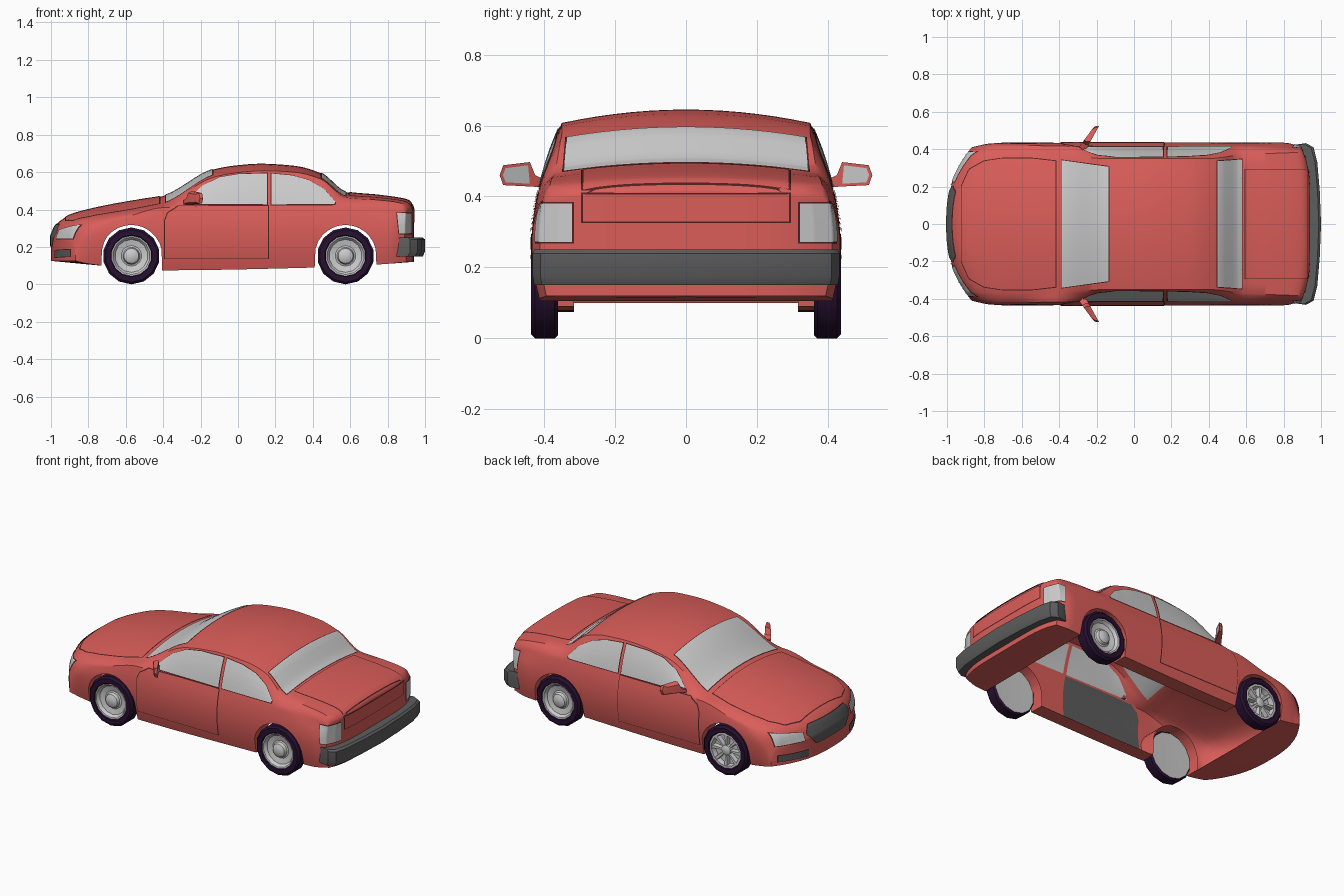
import bpy, bmesh, math
from mathutils import Vector
from mathutils.bvhtree import BVHTree

if "Cube" in bpy.data.objects:
    bpy.data.objects.remove(bpy.data.objects["Cube"])


def material(name, rgb):
    m = bpy.data.materials.new(name)
    m.diffuse_color = (*rgb, 1)
    m.use_nodes = True
    m.node_tree.nodes["Principled BSDF"].inputs["Base Color"].default_value = m.diffuse_color
    return m


RED = material("red_paint", (0.7, 0.11, 0.1))
DARK = material("dark_trim", (0.11, 0.11, 0.11))
SEAM = material("seam", (0.08, 0.015, 0.015))
RUBBER = material("tyre_rubber", (0.02, 0.005, 0.03))


def finish(name, bm, mat=None, recalc=True):
    if recalc:
        bmesh.ops.recalc_face_normals(bm, faces=bm.faces)
    me = bpy.data.meshes.new(name)
    bm.to_mesh(me)
    ob = bpy.data.objects.new(name, me)
    bpy.context.collection.objects.link(ob)
    if mat:
        me.materials.append(mat)
    return ob


def grid(bm, rows, close=False):
    vs = [[bm.verts.new(p) for p in r] for r in rows]
    n = len(rows[0])
    for a, b in zip(vs, vs[1:]):
        for j in range(n if close else n - 1):
            k = (j + 1) % n
            bm.faces.new((a[j], a[k], b[k], b[j]))
    return vs


def curve(*p):
    """Smooth monotone interpolation through (x, value) points."""
    d = [(b[1] - a[1]) / (b[0] - a[0]) for a, b in zip(p, p[1:])]
    m = [d[0]] + [2 * a * b / (a + b) if a * b > 0 else 0 for a, b in zip(d, d[1:])] + [d[-1]]

    def f(x):
        x = min(max(x, p[0][0]), p[-1][0])
        i = next(i for i in range(len(d)) if x <= p[i + 1][0])
        h = p[i + 1][0] - p[i][0]
        t = (x - p[i][0]) / h
        return (p[i][1] * (2*t**3 - 3*t*t + 1) + h * m[i] * (t**3 - 2*t*t + t)
                + p[i + 1][1] * (3*t*t - 2*t**3) + h * m[i + 1] * (t**3 - t*t))
    return f


# Body lines along the length
top = curve((-1, .26), (-.975, .315), (-.94, .348), (-.88, .376), (-.7, .42), (-.5, .455), (-.4, .472),
            (-.13, .614), (0, .637), (.12, .645), (.3, .634), (.44, .595), (.58, .492), (.75, .475),
            (.9, .452), (.93, .435), (.94, .415))
crown = curve((-1, .03), (-.6, .05), (-.4, .045), (0, .04), (.5, .03), (.94, .02))
edge_y = curve((-1, .36), (-.6, .372), (-.4, .36), (-.1, .35), (.4, .35), (.58, .37), (.94, .385))
belt_z = curve((-1, .2), (-.9, .29), (-.6, .36), (-.4, .41), (0, .42), (.5, .42), (.94, .37))
belt_y = curve((-1, .40), (-.7, .42), (0, .412), (.6, .415), (.94, .405))
width = curve((-1, .41), (-.75, .432), (0, .435), (.8, .435), (.94, .412))
sill = curve((-1, .125), (-.73, .10), (-.4, .075), (.42, .09), (.73, .105), (.94, .12))
AXLES, ARCH, WR = (-.57, .575), .165, .152


def bend(x, y, z):
    """Round the nose and tail in plan."""
    if x < -.7:
        x += ((-.7 - x) / .3) ** 1.5 * .14 * (abs(y) / .42) ** 2.5
    if x > .8:
        x -= ((x - .8) / .14) ** 1.5 * .055 * (abs(y) / .42) ** 5
    return (x, y, z)


def section(x):
    zb, zs, w = sill(x), belt_z(x), width(x)
    for c in AXLES:
        if abs(x - c) <= ARCH:
            zb = max(zb, WR + math.sqrt(max(0, ARCH ** 2 - (x - c) ** 2)))
    zm, ye, ze, ys = min(.27, zs - .05), edge_y(x), top(x) - crown(x), belt_y(x)
    pts = [(0 if x < -.735 or x > .74 else .315, zb)]
    for i in range(9):
        z = zb + (zs - zb) * i / 8
        y = w - (w - ys) * ((z - zm) / (zs - zm)) ** 2 if z > zm else w - .03 * ((zm - z) / .19) ** 2
        pts.append((y, z))
    for i in range(1, 6):
        t = i / 5
        pts.append((ys + (ye - ys) * t + .006 * math.sin(math.pi * t), zs + (ze - zs) * t))
    for i in range(1, 8):
        t = i / 7
        pts.append((ye * (1 - t), ze + crown(x) * (1 - (1 - t) ** 2)))
    return pts


# Body shell, open underneath between the axles
xs = {-1 + 1.94 * i / 80 for i in range(81)} | {-.995, -.985, -.965, .935}
for c in AXLES:
    xs |= {c + ARCH * math.cos(math.pi * k / 14) for k in range(15)} | {c - ARCH - .001, c + ARCH + .001}
xs = sorted(xs)
stations = ([(-1, k / 8) for k in range(8)] + [(x, 1) for x in xs] + [(.94, k / 8) for k in range(7, -1, -1)])
bm = bmesh.new()
for s in (1, -1):
    grid(bm, [[bend(x, s * k * y, z) for y, z in section(x)] for x, k in stations])
bmesh.ops.remove_doubles(bm, verts=bm.verts, dist=.0004)
bmesh.ops.recalc_face_normals(bm, faces=bm.faces)
tree = BVHTree.FromBMesh(bm)
finish("body_shell", bm, RED)

# Panels projected on the shell: view -> (ray start from 2D point, ray direction)
VIEWS = {"side": (lambda u, v: (u, 2, v), (0, -1, 0)),
         "top": (lambda u, v: (u, v, 2), (0, 0, -1)),
         "front": (lambda u, v: (-2, u, v), (1, 0, 0)),
         "rear": (lambda u, v: (2, u, v), (-1, 0, 0))}


def sample(line, t):
    f = t * (len(line) - 1)
    i = min(int(f), len(line) - 2)
    return Vector(line[i]).lerp(Vector(line[i + 1]), f - i)


def patch(name, view, low, high, off, mat, grow=0, sides=(1,), n=28, rows=14):
    start, ray = VIEWS[view]
    ray = Vector(ray)
    flat = [[sample(low, i / n).lerp(sample(high, i / n), j / rows) for i in range(n + 1)]
            for j in range(rows + 1)]
    every = [p for r in flat for p in r]
    lo = [min(p[k] for p in every) for k in (0, 1)]
    hi = [max(p[k] for p in every) for k in (0, 1)]

    def place(p):
        q = Vector([p[k] + grow * (2 * p[k] - lo[k] - hi[k]) / (hi[k] - lo[k]) for k in (0, 1)])
        o = Vector(start(*q))
        hit, nor = tree.ray_cast(o, ray)[:2]
        if hit is None:
            hit, nor = tree.find_nearest(o + ray * 1.3)[:2]
        return hit + (nor if nor.dot(ray) < 0 else -nor) * off
    pts = [[place(p) for p in r] for r in flat]
    for s in sides:
        bm = bmesh.new()
        grid(bm, [[(p.x, s * p.y, p.z) for p in r] for r in pts])
        out = Vector((-ray.x, -ray.y * s, -ray.z)) * (1 if off > 0 else -1)
        if sum(f.normal.dot(out) * f.calc_area() for f in bm.faces if not f.normal_update()) < 0:
            bmesh.ops.reverse_faces(bm, faces=bm.faces)
        finish(name, bm, mat, recalc=False)


def panel(name, view, low, high, mat=None, sides=(1,), inner=False):
    patch(name + "_seam", view, low, high, .002, SEAM, .005, sides)
    patch(name, view, low, high, .0045, mat, 0, sides)
    if inner:
        patch(name + "_lining", view, low, high, -.004, DARK if mat else None, 0, sides)


BOTH = (1, -1)
panel("front_door", "side", [(-.39, .14), (.16, .14)],
      [(-.39, .34), (-.375, .38), (-.32, .415), (-.1, .418), (.16, .418)], RED, BOTH, True)
panel("front_side_window", "side", [(-.29, .428), (.155, .427)],
      [(-.28, .44), (-.19, .525), (-.1, .57), (0, .587), (.155, .592)], None, BOTH, True)
panel("rear_side_window", "side", [(.178, .427), (.515, .427)],
      [(.178, .591), (.29, .58), (.38, .555), (.46, .508), (.52, .44)], None, BOTH, True)
panel("windscreen", "top", [(-.385, -.34), (-.135, -.305)], [(-.385, .34), (-.135, .305)], None, inner=True)
panel("rear_window", "top", [(.445, -.335), (.575, -.345)], [(.445, .335), (.575, .345)], None, inner=True)
panel("bonnet", "top", [(-.92, -.2), (-.88, -.29), (-.8, -.335), (-.7, -.35), (-.55, -.35), (-.42, -.335)],
      [(-.92, .2), (-.88, .29), (-.8, .335), (-.7, .35), (-.55, .35), (-.42, .335)], RED)
panel("boot_lid", "top", [(.595, -.29), (.925, -.29)], [(.595, .29), (.925, .29)], RED)
panel("boot_lid_rear", "rear", [(-.29, .33), (.29, .33)], [(-.29, .405), (.29, .405)], RED)
panel("tail_light", "rear", [(.32, .272), (.40, .272)], [(.32, .38), (.40, .38)], None, BOTH)
panel("tail_light_side", "side", [(.86, .272), (.9, .272)], [(.85, .38), (.9, .38)], None, BOTH)
panel("headlight", "front", [(.225, .245), (.385, .245)], [(.225, .29), (.385, .315)], None, BOTH)
panel("grille", "front", [(-.2, .27), (-.14, .205), (.14, .205), (.2, .27)],
      [(-.2, .285), (-.17, .318), (.17, .318), (.2, .285)], DARK)
panel("lower_vent", "front", [(.2, .145), (.375, .15)], [(.2, .18), (.375, .185)], DARK, BOTH)

# Rear bumper swept around the tail
path = [(.87, .425), (.92, .432), (.96, .41), (.98, .33), (.993, .18), (1, 0)]
path += [(x, -y) for x, y in path[-2::-1]]
bm = bmesh.new()
v = grid(bm, [[(x - .07, y * .93, .15), (x - .012, y * .99, .15), (x, y, .175), (x, y, .24),
               (x - .012, y * .99, .25), (x - .07, y * .93, .25)] for x, y in path], close=True)
bm.faces.new(v[0])
bm.faces.new(v[-1])
finish("rear_bumper", bm, DARK)

# Door mirrors: slanted housing with a grey glass facing back
shape = [(.395, .425), (.435, .428), (.515, .432), (.525, .46), (.515, .488), (.44, .497), (.425, .46), (.395, .445)]
for s in BOTH:
    bm = bmesh.new()
    v = grid(bm, [[(-.262 + .55 * (y - .41) + dx, s * (.47 + (y - .47) * k), .46 + (z - .46) * k)
                   for y, z in shape] for dx, k in ((-.022, .75), (-.005, 1), (.012, 1))], close=True)
    bm.faces.new(v[0])
    bm.faces.new(v[-1])
    finish("door_mirror", bm, RED)
    bm = bmesh.new()
    bm.faces.new([bm.verts.new((-.262 + .55 * (y - .41) + .014, s * y, z)) for y, z in
                  [(.44, .436), (.508, .44), (.516, .46), (.508, .48), (.445, .488)][::s]])
    finish("mirror_glass", bm, recalc=False)


# Wheels
def lathe(name, profile, cx, s, mat=None, n=14):
    bm = bmesh.new()
    rows = []
    for i in range(n):
        a = -math.pi / 2 + 2 * math.pi * i / n
        rows.append([(cx + r * math.cos(a), s * y, WR + r * math.sin(a)) for r, y in profile])
    grid(bm, rows + rows[:1])
    bmesh.ops.remove_doubles(bm, verts=bm.verts, dist=.0002)
    return finish(name, bm, mat)


for cx in AXLES:
    for s in BOTH:
        lathe("tyre", [(.104, .42), (.112, .437), (.14, .437), (.152, .425), (.152, .37), (.142, .36)],
              cx, s, RUBBER)
        lathe("wheel_back", [(.142, .36), (.06, .362), (0, .362)], cx, s)
        if s == 1 and cx < 0:
            # the one spoked wheel
            lathe("spoked_rim", [(.108, .43), (.095, .43), (.09, .398), (0, .398)], cx, s)
            lathe("spoke_hub", [(.032, .398), (.03, .424), (.018, .43), (0, .43)], cx, s)
            bm = bmesh.new()
            for k in range(8):
                a = 2 * math.pi * k / 8
                d, t = Vector((math.cos(a), 0, math.sin(a))), Vector((-math.sin(a), 0, math.cos(a)))
                c = Vector((cx, 0, WR))
                v = grid(bm, [[c + d * r + t * w * m + Vector((0, y, 0)) for m, y in
                               ((-1, .398), (-.7, yo), (.7, yo), (1, .398))]
                              for r, w, yo in ((.02, .006, .422), (.096, .013, .426))])
                for e in v:
                    bm.faces.new(e)
            finish("spokes", bm)
        else:
            lathe("wheel_dish", [(.108, .432), (.1, .43), (.088, .412), (.055, .404), (.046, .408),
                                 (.04, .425), (.022, .434), (0, .435)], cx, s)

# Smooth shading with crisp edges
for ob in bpy.context.scene.objects:
    ob.select_set(True)
    bpy.context.view_layer.objects.active = ob
bpy.ops.object.shade_smooth_by_angle(angle=math.radians(35))
